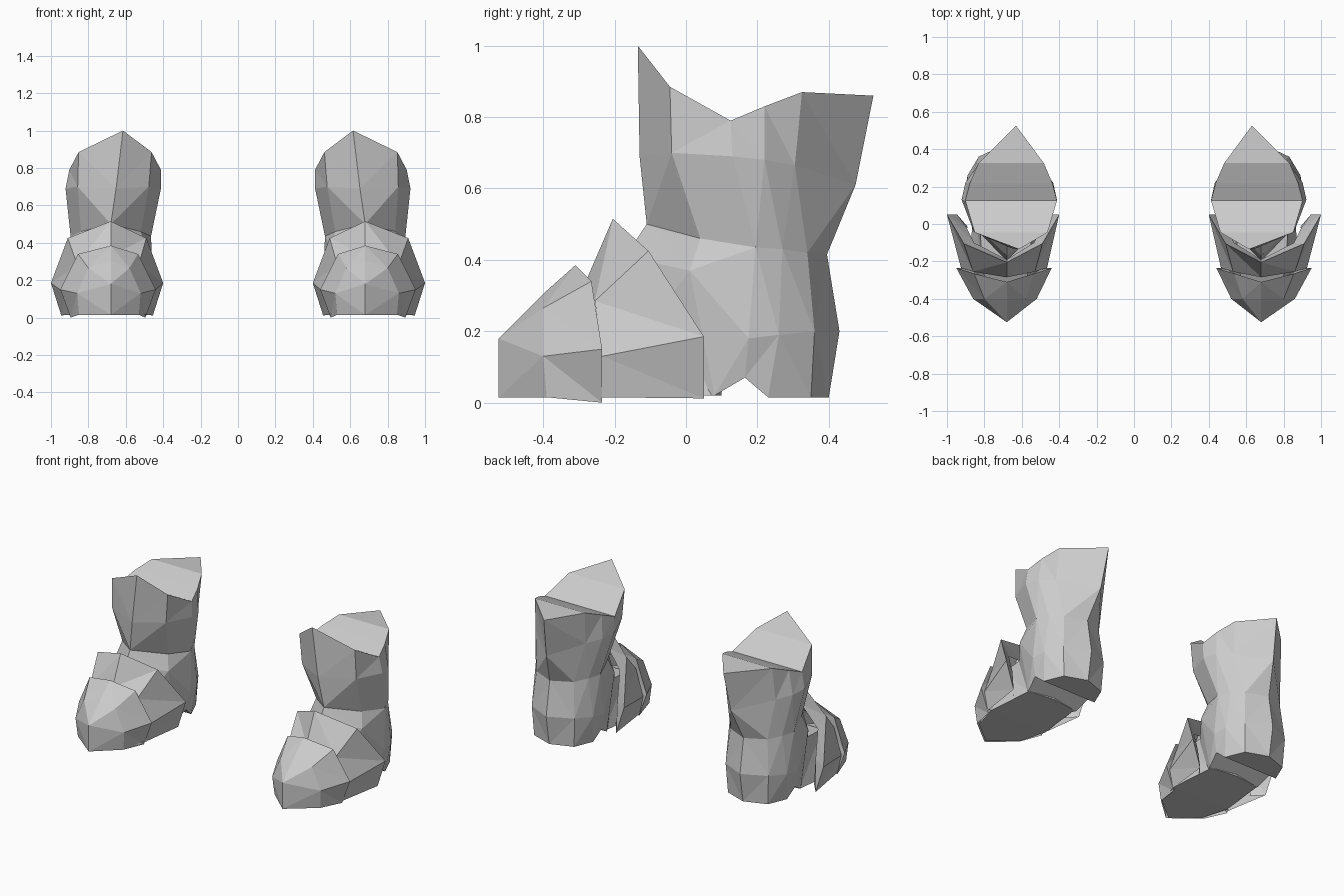
import bpy
import bmesh
from mathutils import Vector

default_cube = bpy.data.objects.get("Cube")
if default_cube:
    bpy.data.objects.remove(default_cube, do_unlink=True)

# One plain grey for every plate
grey = bpy.data.materials.new("plain_grey")
grey.use_nodes = True
colour = (0.6, 0.6, 0.6, 1)
grey.diffuse_color = colour
for node in grey.node_tree.nodes:
    if node.type == "BSDF_PRINCIPLED":
        node.inputs["Base Color"].default_value = colour
        node.inputs["Roughness"].default_value = 0.8


def add_face(mesh, corners):
    """Add a face, skipping repeated corners."""
    unique = list(dict.fromkeys(corners))
    if len(unique) > 2:
        mesh.faces.new(unique)


def make_ring(mesh, side, centre, half, closed):
    """Mirror a half section about its centre; ridge points use width as a shift."""
    last = len(half) - 1
    outer, inner = [], []
    for index, (width, y, z) in enumerate(half):
        ridge = index == 0 or (closed and index == last)
        vert = mesh.verts.new((side * (centre + width), y, z))
        outer.append(vert)
        if ridge:
            inner.append(vert)
        else:
            inner.append(mesh.verts.new((side * (centre - width), y, z)))
    return outer, inner


def loft(name, side, rings, closed=True):
    """Join half sections into a faceted solid, or into an open shell."""
    mesh = bmesh.new()
    sections = [make_ring(mesh, side, centre, half, closed) for centre, half in rings]
    for upper, lower in zip(sections, sections[1:]):
        for a, b in zip(upper, lower):
            for i in range(len(a) - 1):
                add_face(mesh, (a[i], a[i + 1], b[i + 1], b[i]))
    if closed:
        for outer, inner in (sections[0], sections[-1]):
            for i in range(len(outer) - 1):
                add_face(mesh, (outer[i], outer[i + 1], inner[i + 1], inner[i]))
    bmesh.ops.remove_doubles(mesh, verts=mesh.verts, dist=0.0005)
    bmesh.ops.triangulate(mesh, faces=mesh.faces)
    bmesh.ops.recalc_face_normals(mesh, faces=mesh.faces)

    # Make sure the faces point away from the middle
    middle = sum((v.co for v in mesh.verts), Vector()) / len(mesh.verts)
    facing = sum(f.normal.dot(f.calc_center_median() - middle) * f.calc_area()
                 for f in mesh.faces)
    if facing < 0:
        bmesh.ops.reverse_faces(mesh, faces=mesh.faces)

    data = bpy.data.meshes.new(name)
    mesh.to_mesh(data)
    mesh.free()
    data.materials.append(grey)
    part = bpy.data.objects.new(name, data)
    bpy.context.collection.objects.link(part)


# Sections list (half width, y, z) from the front ridge round to the back ridge
shaft = [
    (0.657, [(-0.042, -0.135, 1.0), (0.195, -0.045, 0.885), (0.245, 0.125, 0.79),
             (0.22, 0.22, 0.83), (0.175, 0.325, 0.87), (-0.027, 0.525, 0.86)]),
    (0.667, [(-0.015, -0.13, 0.69), (0.19, -0.04, 0.7), (0.255, 0.13, 0.69),
             (0.235, 0.22, 0.68), (0.175, 0.305, 0.665), (-0.02, 0.475, 0.61)]),
    (0.68, [(0, -0.11, 0.5), (0.16, 0.04, 0.46), (0.215, 0.195, 0.435),
            (0.185, 0.27, 0.43), (0.13, 0.34, 0.42), (0, 0.395, 0.415)]),
    (0.68, [(0, -0.17, 0.41), (0.185, 0.01, 0.37), (0.225, 0.175, 0.18),
            (0.21, 0.26, 0.19), (0.15, 0.36, 0.2), (0, 0.43, 0.2)]),
    (0.68, [(0, -0.25, 0.02), (0.18, 0.08, 0.02), (0.2, 0.165, 0.07),
            (0.19, 0.23, 0.015), (0.14, 0.35, 0.015), (0, 0.4, 0.015)]),
]

# Foot inside the plates, with a flat sole
foot = [
    (0.685, [(0, -0.4, 0.2), (0.1, -0.35, 0.2), (0.13, -0.2, 0.28),
             (0.14, 0.06, 0.3), (0, 0.1, 0.35)]),
    (0.685, [(0, -0.51, 0.015), (0.15, -0.39, 0.015), (0.2, -0.22, 0.015),
             (0.17, 0.08, 0.02), (0, 0.1, 0.02)]),
]

# Overlapping plates run from a turned-in lip over the sharp rear edge and forwards
instep_plate = [
    (0.695, [(-0.015, -0.19, 0.4), (0.16, -0.1, 0.33),
             (0.2, -0.02, 0.18), (0.19, -0.02, 0.015)]),
    (0.7, [(-0.02, -0.205, 0.515), (0.21, -0.105, 0.425),
           (0.3, 0.05, 0.185), (0.245, 0.05, 0.012)]),
    (0.695, [(-0.015, -0.285, 0.33), (0.165, -0.255, 0.285),
             (0.23, -0.235, 0.13), (0.205, -0.235, 0.015)]),
]
tip = (0, -0.525, 0.18)
toe_plate = [
    (0.69, [(-0.01, -0.32, 0.32), (0.14, -0.27, 0.27),
            (0.2, -0.24, 0.14), (0.19, -0.235, 0.015)]),
    (0.695, [(-0.015, -0.31, 0.385), (0.16, -0.265, 0.34),
             (0.255, -0.235, 0.15), (0.2, -0.235, 0)]),
    (0.69, [(-0.01, -0.4, 0.305), (0.11, -0.4, 0.265),
            (0.17, -0.4, 0.13), (0.16, -0.39, 0.015)]),
    (0.68, [tip, tip, tip, (0, -0.525, 0.015)]),
]

# Build the pair
for label, side in (("left", 1), ("right", -1)):
    loft(label + "_boot_shaft", side, shaft)
    loft(label + "_foot_sole", side, foot)
    loft(label + "_instep_plate", side, instep_plate, closed=False)
    loft(label + "_toe_plate", side, toe_plate, closed=False)
